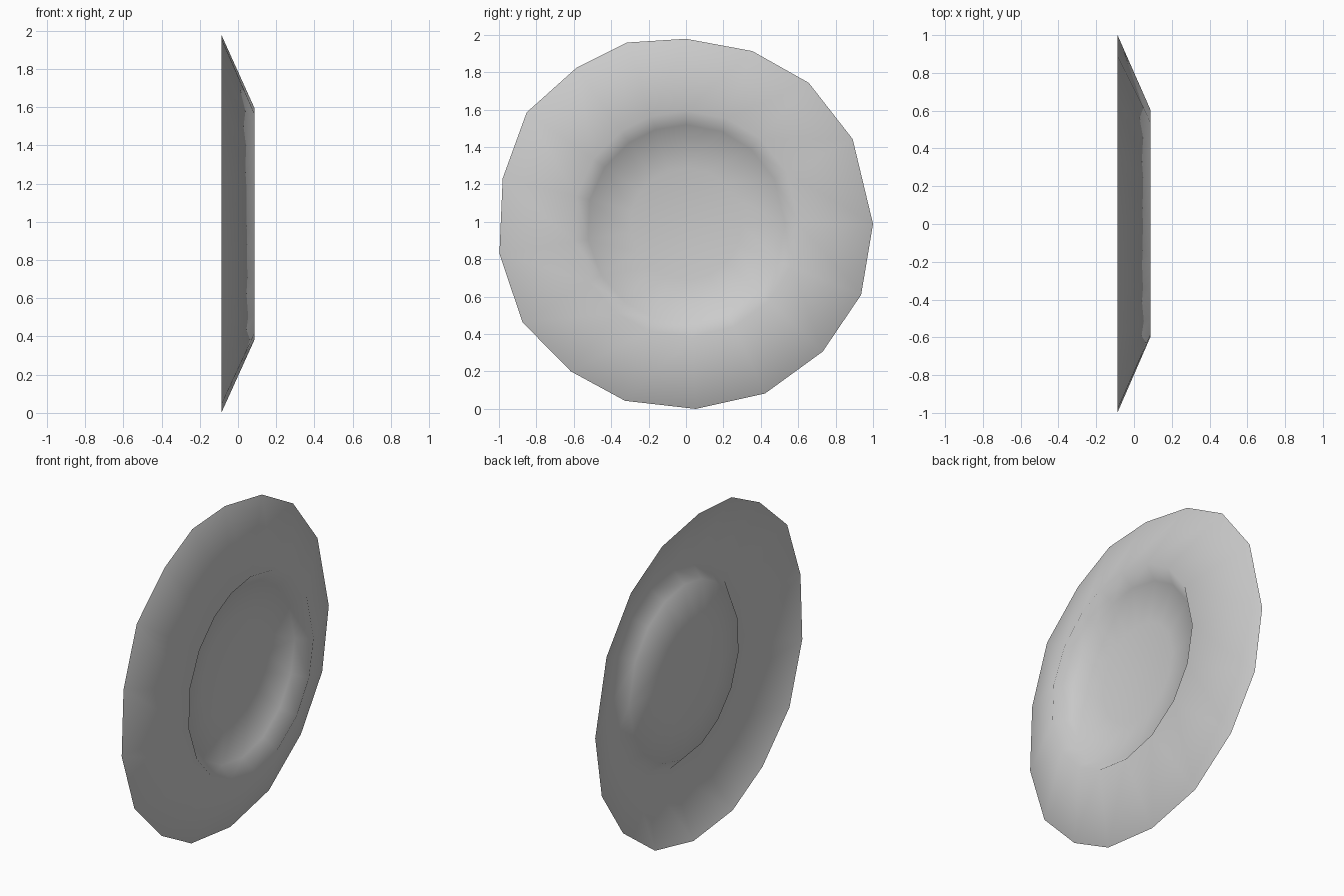
import bpy
import bmesh
from math import sin, cos, radians

cube = bpy.data.objects.get("Cube")
if cube:
    bpy.data.objects.remove(cube, do_unlink=True)

# One plain grey for the whole dish
grey = bpy.data.materials.new("plain_grey")
grey.use_nodes = True
colour = (0.6, 0.6, 0.6, 1)
grey.diffuse_color = colour
grey.node_tree.nodes["Principled BSDF"].inputs["Base Color"].default_value = colour

# Slightly uneven spacing of the rim corners, in degrees, with their radii
rim_angles = [0, 27, 49, 69, 90, 108, 125, 145, 166, 189, 211, 232, 251, 273, 295, 317, 338]
rim_radii = [1, 1, 1, .99, .99, 1.02, 1.02, 1.04, 1.01, 1.01, 1.02, 1, 1, .99, 1, 1, 1.01]

# Profile from rim over the ridge and down into the hollow: radius, x
profile = [(1, -.087), (.605, .087), (.53, .012), (.3, -.025)]
centre_x = -.04
centre_z = .99


def ring(bm, radius, x):
    """A loop of corners around the x axis; only the rim is uneven."""
    loop = []
    for angle, wobble in zip(rim_angles, rim_radii):
        r = wobble if radius == 1 else radius
        a = radians(angle)
        loop.append(bm.verts.new((x, r * cos(a), centre_z + r * sin(a))))
    return loop


def build_dish():
    bm = bmesh.new()
    loops = [ring(bm, r, x) for r, x in profile]
    count = len(rim_angles)
    # Bands between neighbouring loops
    for outer, inner in zip(loops, loops[1:]):
        for i in range(count):
            j = (i + 1) % count
            bm.faces.new((outer[i], outer[j], inner[j], inner[i]))
    # Fan closing the bottom of the hollow
    middle = bm.verts.new((centre_x, 0, centre_z))
    last = loops[-1]
    for i in range(count):
        bm.faces.new((last[i], last[(i + 1) % count], middle))
    for face in bm.faces:
        face.smooth = True
    # Rest on the ground
    low = min(v.co.z for v in bm.verts)
    bmesh.ops.translate(bm, verts=bm.verts, vec=(0, 0, -low))
    mesh = bpy.data.meshes.new("hollow_dish")
    bm.to_mesh(mesh)
    bm.free()
    mesh.materials.append(grey)
    dish = bpy.data.objects.new("hollow_dish", mesh)
    bpy.context.collection.objects.link(dish)


build_dish()
